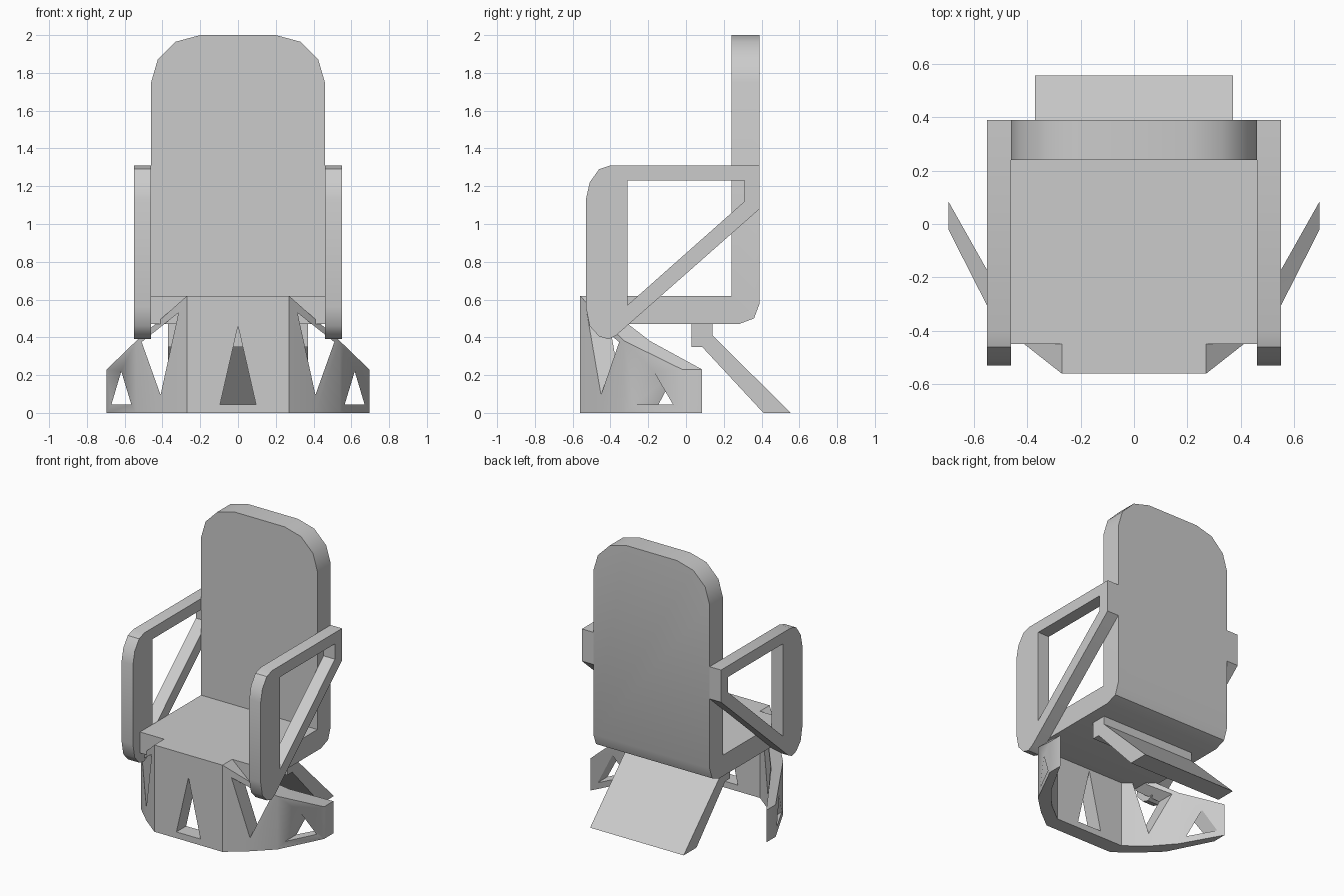
import bpy, bmesh, math
from mathutils import Vector

if "Cube" in bpy.data.objects:
    bpy.data.objects.remove(bpy.data.objects["Cube"])


def prism(name, pts, axis, lo, hi):
    """Extrude a 2D outline along an axis: x takes (y,z), y takes (x,z), z takes (x,y)."""
    i = "xyz".index(axis)

    def place(p, d):
        c = list(p)
        c.insert(i, d)
        return Vector(c)

    bm = bmesh.new()
    a = [bm.verts.new(place(p, lo)) for p in pts]
    b = [bm.verts.new(place(p, hi)) for p in pts]
    bm.faces.new(a)
    bm.faces.new(b)
    n = len(pts)
    for k in range(n):
        j = (k + 1) % n
        bm.faces.new((a[k], a[j], b[j], b[k]))
    bmesh.ops.recalc_face_normals(bm, faces=bm.faces[:])
    me = bpy.data.meshes.new(name)
    bm.to_mesh(me)
    bm.free()
    ob = bpy.data.objects.new(name, me)
    bpy.context.collection.objects.link(ob)
    return ob


def cut(ob, cutters):
    """Subtract each cutter, bake the result and remove the cutters."""
    for c in cutters:
        c.hide_render = True
        m = ob.modifiers.new("cut", 'BOOLEAN')
        m.operation = 'DIFFERENCE'
        m.solver = 'EXACT'
        m.object = c
    dg = bpy.context.evaluated_depsgraph_get()
    dg.update()
    me = bpy.data.meshes.new_from_object(ob.evaluated_get(dg))
    ob.modifiers.clear()
    ob.data = me
    for c in cutters:
        bpy.data.objects.remove(c)


def smooth(ob):
    ob.data.shade_smooth()
    ob.data.set_sharp_from_angle(angle=math.radians(32))


def flip(pts):
    return [(-x, z) for x, z in pts]


# Seat and backrest in one L profile, with rounded top corners
seat = prism("seat_and_back", [(-0.45, 0.47), (0.28, 0.47), (0.36, 0.50), (0.39, 0.58),
                               (0.39, 2.0), (0.24, 2.0), (0.24, 0.62), (-0.45, 0.62)],
             'x', -0.46, 0.46)
corner = [(0.47, 1.716), (0.425, 1.87), (0.33, 1.965), (0.2, 2.0), (0.1, 2.027), (0.6, 2.1), (0.6, 1.716)]
cut(seat, [prism("corner_cutter", p, 'y', 0.1, 0.6) for p in (corner, flip(corner))])
smooth(seat)

# Armrests: rounded frame with a diagonal brace
arm_outline = [(0.39, 1.31), (-0.40, 1.31), (-0.46, 1.29), (-0.51, 1.22), (-0.53, 1.13),
               (-0.53, 0.56), (-0.51, 0.46), (-0.46, 0.405), (-0.41, 0.39), (-0.37, 0.41), (0.39, 1.08)]
arm_hole = [(-0.31, 1.23), (0.31, 1.23), (0.31, 1.12), (-0.31, 0.57)]
for side, lo in (("left", -0.55), ("right", 0.46)):
    arm = prism(side + "_armrest", arm_outline, 'x', lo, lo + 0.09)
    cut(arm, [prism("arm_cutter", arm_hole, 'x', lo - 0.1, lo + 0.2)])
    smooth(arm)

# Curved front base: bent wall with sloping top and triangular openings
front = [(0.27, -0.56), (0.41, -0.45), (0.54, -0.325), (0.695, -0.02)]
back = [(0.695, 0.085), (0.54, -0.19), (0.41, -0.34), (0.27, -0.45)]
half = front + back
base = prism("front_base", half + flip(half[::-1]), 'z', 0, 0.62)
slope = [(0.27, 0.62), (0.54, 0.38), (0.695, 0.23), (0.8, 0.13), (0.8, 0.8), (0.1, 0.8)]
v_hole = [(0.315, 0.53), (0.51, 0.375), (0.41, 0.095)]
wing_hole = [(0.565, 0.045), (0.67, 0.045), (0.618, 0.22)]
cutters = [prism("centre_cutter", [(-0.095, 0.045), (0.095, 0.045), (0, 0.46)], 'y', -1, 1)]
for shape in (slope, v_hole, wing_hole):
    cutters += [prism("base_cutter", p, 'y', -1, 1) for p in (shape, flip(shape))]
cut(base, cutters)
smooth(base)

# Slanted rear leg plate
prism("rear_leg", [(0.03, 0.47), (0.14, 0.47), (0.14, 0.41), (0.555, 0), (0.41, 0),
                   (0.085, 0.35), (0.03, 0.35)], 'x', -0.37, 0.37)
